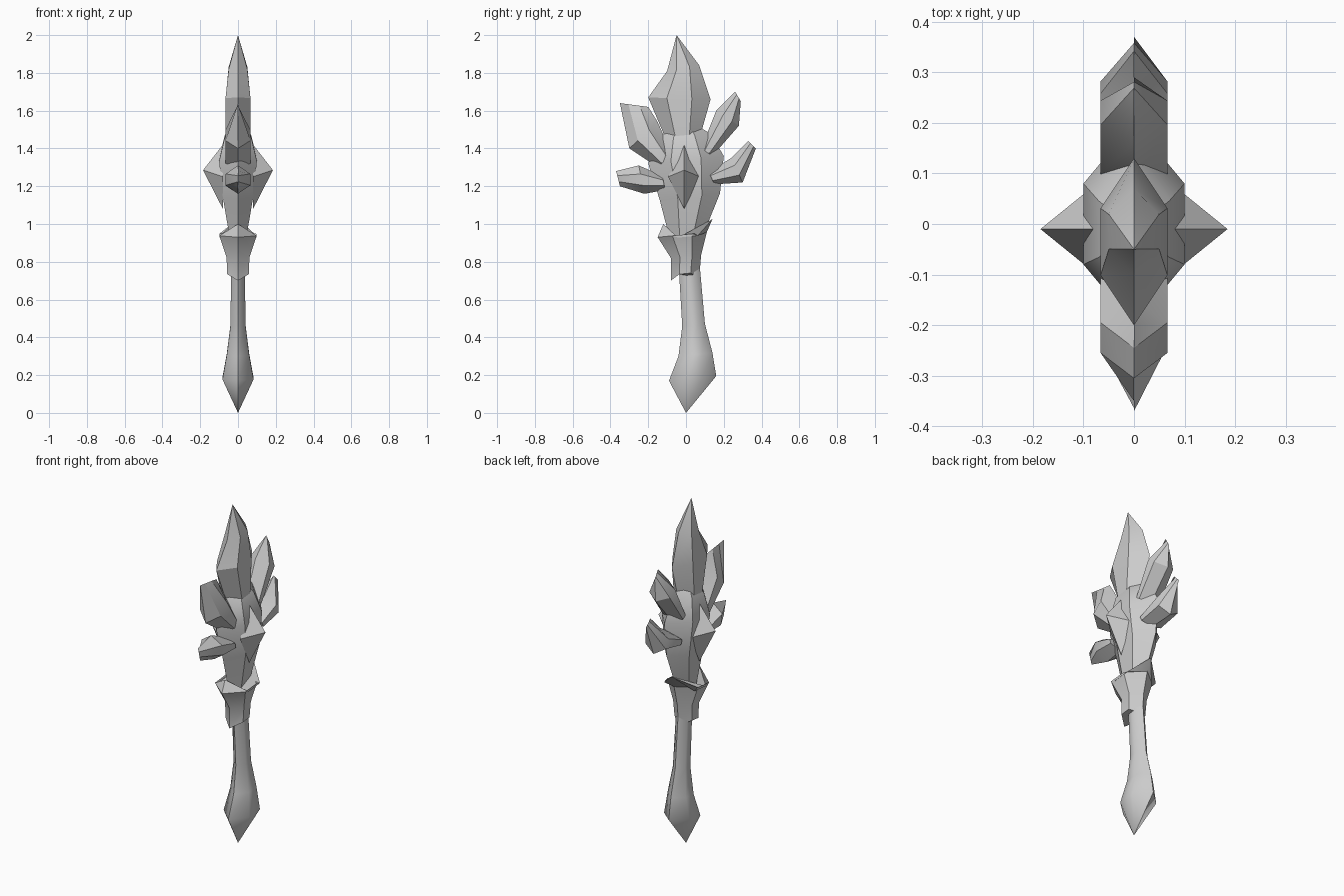
import bpy, bmesh, math
from mathutils import Vector

if "Cube" in bpy.data.objects:
    bpy.data.objects.remove(bpy.data.objects["Cube"])

# One plain grey for everything
stone = bpy.data.materials.new("grey_stone")
stone.use_nodes = True
grey = (0.6, 0.6, 0.6, 1)
stone.diffuse_color = grey
stone.node_tree.nodes["Principled BSDF"].inputs["Base Color"].default_value = grey


def finish(name, bm, angle):
    """Turn the bmesh into a shaded object."""
    bmesh.ops.remove_doubles(bm, verts=bm.verts, dist=0.001)
    bmesh.ops.recalc_face_normals(bm, faces=bm.faces)
    mesh = bpy.data.meshes.new(name)
    bm.to_mesh(mesh)
    bm.free()
    mesh.materials.append(stone)
    obj = bpy.data.objects.new(name, mesh)
    bpy.context.collection.objects.link(obj)
    bpy.ops.object.select_all(action='DESELECT')
    obj.select_set(True)
    bpy.context.view_layer.objects.active = obj
    bpy.ops.object.shade_smooth_by_angle(angle=math.radians(angle))


def loft(name, rings, angle=30):
    """Join six-sided rings, each a front point, back point, half width and side drop."""
    bm = bmesh.new()
    loops = []
    for front, back, width, drop in rings:
        near = front.lerp(back, 0.3) - drop
        far = back.lerp(front, 0.3) - drop
        side = Vector((width, 0, 0))
        corners = (front, near + side, far + side, back, far - side, near - side)
        loops.append([bm.verts.new(corner) for corner in corners])
    for lower, upper in zip(loops, loops[1:]):
        for i in range(6):
            bm.faces.new((lower[i - 1], lower[i], upper[i], upper[i - 1]))
    for loop, ring in ((loops[0], rings[0]), (loops[-1], rings[-1])):
        if ring[2] > 0:
            bm.faces.new(loop)
    finish(name, bm, angle)


def body(name, levels, ratio, angle=30):
    """Upright part: each level has a height, front and back; its width follows its depth."""
    rings = []
    for height, front, back, *drop in levels:
        depth = back - front
        rise = depth / 10
        rings.append((Vector((0, front, height)), Vector((0, back, height + rise)),
                      depth * ratio, Vector((0, 0, sum(drop)))))
    loft(name, rings, angle)


def shard(name, *pairs):
    """Blade rooted in the head: its edges run inward from the shoulder and thin to the tip."""
    heart = Vector((0, 0, 1.2))
    edges = [[Vector((0, *point)) for point in pair] for pair in pairs]
    root = [point.lerp(heart, 0.5) for point in edges[0]]
    rings = [(*root, 0.066, Vector())]
    for i, edge in enumerate(edges):
        taper = 1 - (i / (len(edges) - 1)) ** 2
        rings.append((*edge, 0.066 * taper, Vector()))
    loft(name, rings)


def stud(name, side):
    """Four-sided spike on the flank of the head."""
    bm = bmesh.new()
    tip = bm.verts.new((side * 0.185, -0.01, 1.285))
    base = []
    for i in range(4):
        turn = i * math.pi / 2
        base.append(bm.verts.new((side * 0.08, 0.085 * math.cos(turn) - 0.01,
                                  1.25 + 0.17 * math.sin(turn))))
    for i in range(4):
        bm.faces.new((tip, base[i - 1], base[i]))
    bm.faces.new(base)
    finish(name, bm, 30)


# Handle with swollen pommel
body("handle", [(0, 0, 0), (0.17, -0.09, 0.16), (0.3, -0.04, 0.14),
                (0.46, -0.02, 0.1), (0.8, -0.04, 0.07)], ratio=0.33, angle=60)

# Collar whose rim dips at the sides
body("collar", [(0.7, -0.08, 0.07, -0.03), (0.82, -0.08, 0.08),
                (0.93, -0.15, 0.11), (1, -0.12, 0.14, 0.08)], ratio=0.38)

# Head and its flank studs
body("head", [(0.9, -0.08, 0.08), (1.13, -0.14, 0.18), (1.32, -0.2, 0.2),
              (1.45, -0.15, 0.13), (1.53, -0.05, 0.03)], ratio=0.25)
stud("left_stud", 1)
stud("right_stud", -1)

# Crown blade and the four shards fanning out
shard("crown_blade", [(-0.2, 1.67), (0.13, 1.66)], [(-0.1, 1.81), (0.07, 1.84)],
      [(-0.05, 2), (-0.05, 2)])
shard("upper_front_shard", [(-0.3, 1.4), (-0.15, 1.54)], [(-0.35, 1.64), (-0.2, 1.62)])
shard("lower_front_shard", [(-0.22, 1.16), (-0.25, 1.31)], [(-0.35, 1.2), (-0.37, 1.28)])
shard("upper_back_shard", [(0.16, 1.6), (0.28, 1.52)], [(0.26, 1.7), (0.29, 1.65)])
shard("lower_back_shard", [(0.24, 1.35), (0.3, 1.22)], [(0.33, 1.44), (0.37, 1.4)])
